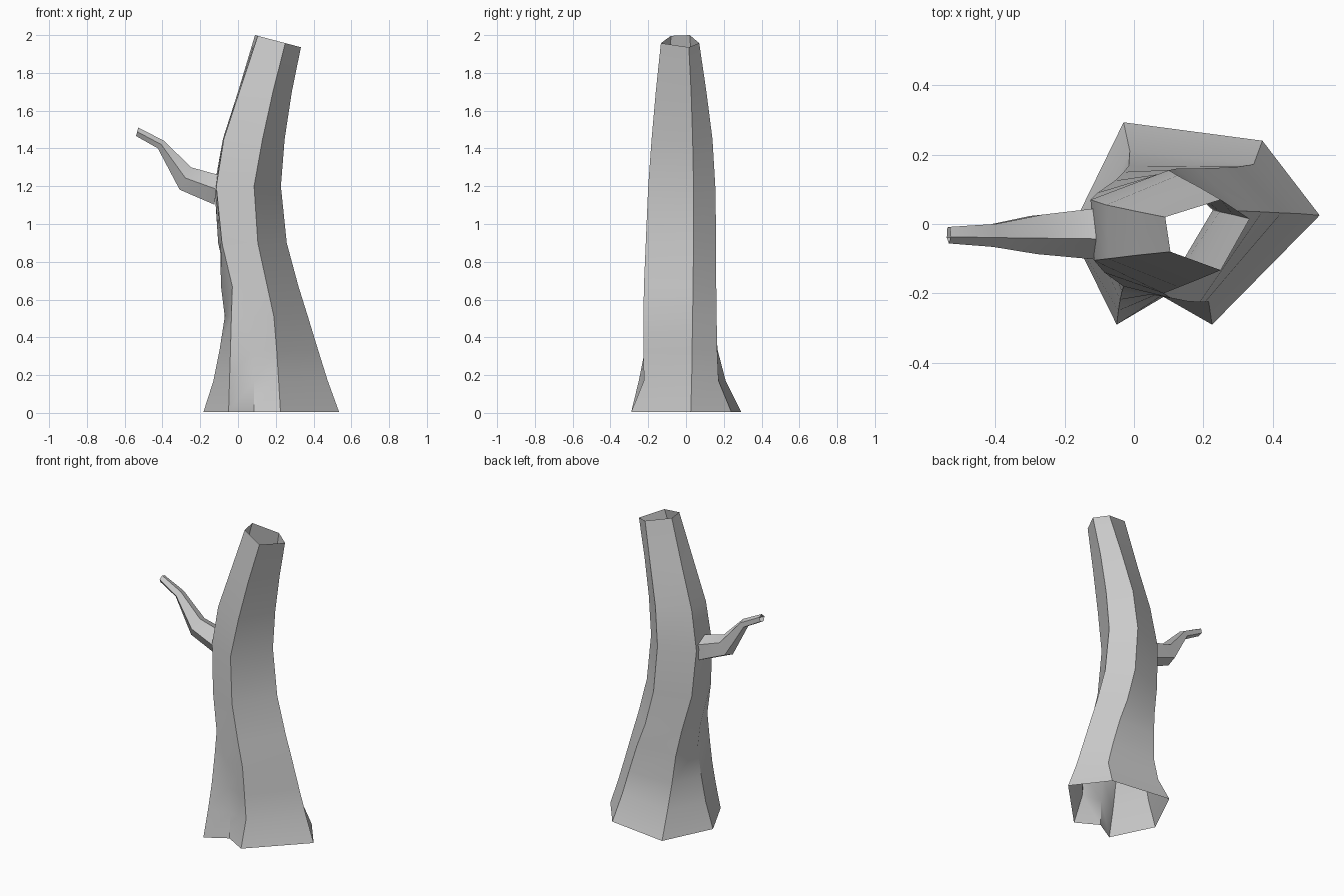
import bpy, bmesh, math
from mathutils import Vector

if "Cube" in bpy.data.objects:
    bpy.data.objects.remove(bpy.data.objects["Cube"])


def skin(name, rings):
    """Open tube through rings of equal point count."""
    bm = bmesh.new()
    loops = [[bm.verts.new(p) for p in ring] for ring in rings]
    n = len(loops[0])
    for lo, hi in zip(loops, loops[1:]):
        for i in range(n):
            j = (i + 1) % n
            bm.faces.new((lo[i], lo[j], hi[j], hi[i]))
    bmesh.ops.remove_doubles(bm, verts=bm.verts[:], dist=0.0005)
    bmesh.ops.recalc_face_normals(bm, faces=bm.faces[:])
    # an open tube: make sure the normals point away from the axis
    me = bpy.data.meshes.new(name)
    bm.to_mesh(me)
    bm.free()
    ob = bpy.data.objects.new(name, me)
    bpy.context.collection.objects.link(ob)
    bpy.ops.object.select_all(action='DESELECT')
    ob.select_set(True)
    bpy.context.view_layer.objects.active = ob
    bpy.ops.object.shade_smooth_by_angle(angle=math.radians(30))
    return ob


# Flared root section: right, back right, back left, left root, front root, valley, front right
roots = [
    (0.005, [(.535, .025), (.37, .24), (-.03, .293), (-.183, -.02), (-.05, -.29), (.085, -.21), (.225, -.29)]),
    (0.17, [(.475, .03), (.345, .172), (-.012, .21), (-.13, -.02), (-.045, -.25), (.085, -.203), (.215, -.223)]),
    (0.33, [(.425, .032), (.30, .165), (-.015, .168), (-.098, -.02), (-.04, -.218), (.072, -.2), (.205, -.225)]),
    (0.51, [(.37, .035), (.245, .162), (-.03, .15), (-.07, -.02), (-.035, -.195), (.05, -.203), (.19, -.225)]),
    (0.67, [(.32, .037), (.185, .16), (-.055, .125), (-.09, -.02), (-.03, -.18), (-.03, -.18), (.155, -.223)]),
]
# Five-sided upper trunk
upper = [
    (0.90, [(.258, .04), (.125, .16), (-.105, .09), (-.085, -.14), (.105, -.213)]),
    (1.20, [(.227, .04), (.10, .155), (-.125, .07), (-.115, -.105), (.085, -.2)]),
    (1.45, [(.247, .035), (.125, .14), (-.08, .055), (-.075, -.1), (.13, -.182)]),
    (1.70, [(.285, .027), (.185, .108), (.0, .038), (.007, -.09), (.185, -.16)]),
    (None, [(.333, .015), (.25, .07), (.09, .02), (.105, -.08), (.25, -.133)]),
]
rings = [[(x, y, z) for x, y in pts] for z, pts in roots]
for z, (a, b, c, d, e) in upper:
    left = ((c[0] + d[0]) / 2, (c[1] + d[1]) / 2)
    ring = (a, b, c, left, d, d, e)
    # the broken top is tilted
    rings.append([(x, y, z or 2.0 - 0.265 * (x - .09)) for x, y in ring])
skin("trunk", rings)

# Branch: five-sided tapering tube; each station is top point, bottom point, y centre, y half width
stations = [
    ((-.105, 1.26), (-.125, 1.10), -.022, .08),
    ((-.25, 1.30), (-.31, 1.18), -.025, .062),
    ((-.39, 1.44), (-.425, 1.40), -.03, .036),
    ((-.528, 1.51), (-.54, 1.465), -.03, .026),
]
branch = []
for top, bottom, cy, ry in stations:
    t, b = Vector((top[0], 0, top[1])), Vector((bottom[0], 0, bottom[1]))
    mid, half = (t + b) / 2, (t - b) / 2
    ring = []
    for i in range(5):
        ang = math.radians(15 + 72 * i)
        p = mid + half * (math.cos(ang) * 1.04)
        ring.append((p.x, cy - ry * math.sin(ang), p.z))
    branch.append(ring)
skin("branch", branch)
